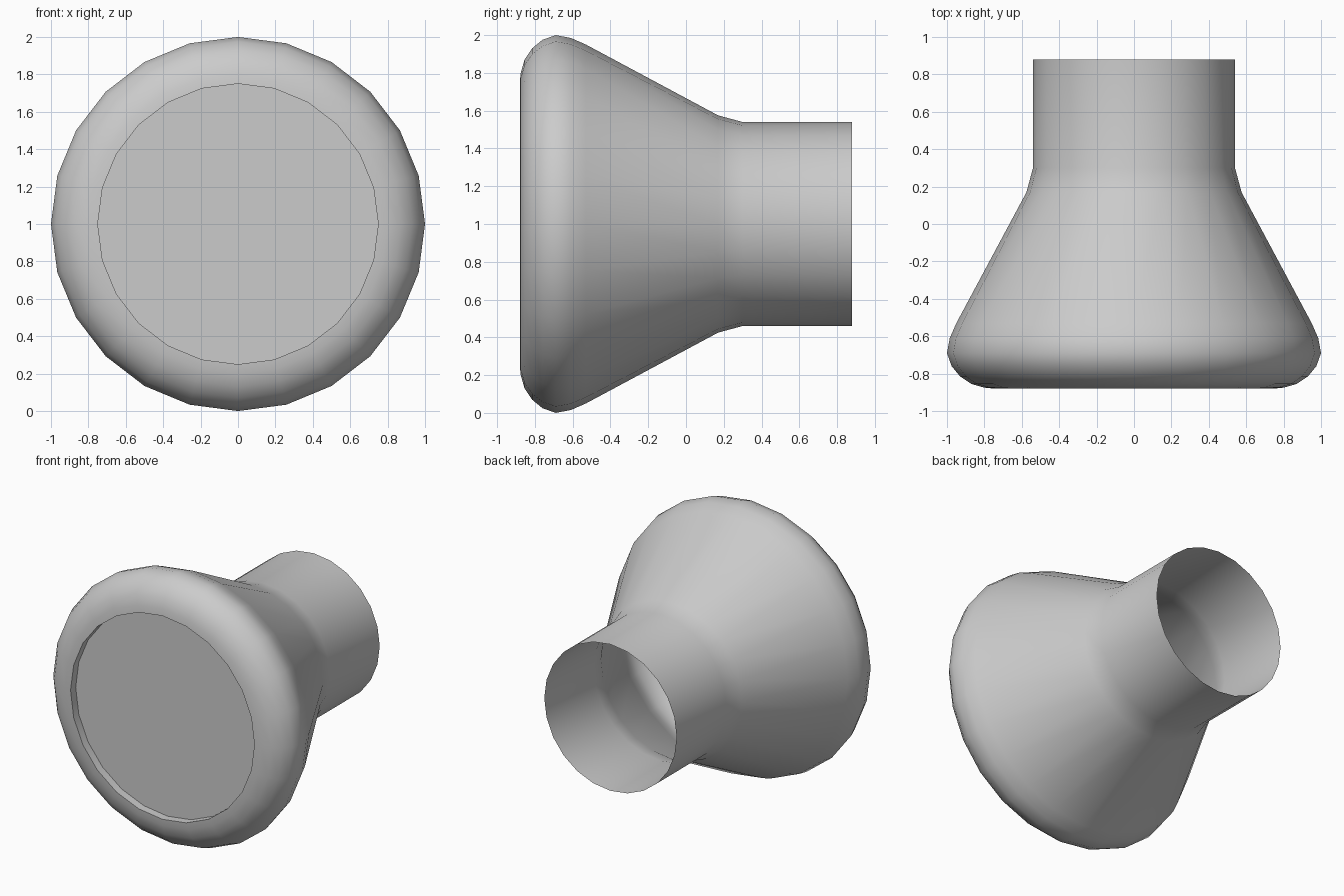
import bpy, bmesh, math

if "Cube" in bpy.data.objects:
    bpy.data.objects.remove(bpy.data.objects["Cube"])

SIDES = 24
CENTRE_Z = 1.0


def lathe(name, profile, cap_first=False):
    """Revolve (radius, y) points around the horizontal y axis."""
    bm = bmesh.new()
    rings = []
    for r, y in profile:
        rings.append([bm.verts.new((r * math.sin(2 * math.pi * i / SIDES), y,
                                    CENTRE_Z + r * math.cos(2 * math.pi * i / SIDES)))
                      for i in range(SIDES)])
    for a, b in zip(rings, rings[1:]):
        for i in range(SIDES):
            j = (i + 1) % SIDES
            bm.faces.new((a[i], a[j], b[j], b[i]))
    if cap_first:
        bm.faces.new(rings[0])
    bm.normal_update()
    mesh = bpy.data.meshes.new(name)
    bm.to_mesh(mesh)
    bm.free()
    obj = bpy.data.objects.new(name, mesh)
    bpy.context.collection.objects.link(obj)
    bpy.ops.object.select_all(action='DESELECT')
    obj.select_set(True)
    bpy.context.view_layer.objects.active = obj
    bpy.ops.object.shade_smooth_by_angle(angle=math.radians(40))
    return obj


# Flared shell: front lip, rounded rim, cone and open rear neck
lathe("flared_shell", [
    (0.75, -0.82), (0.75, -0.88), (0.80, -0.875), (0.87, -0.855),
    (0.93, -0.815), (0.975, -0.76), (1.00, -0.69), (0.985, -0.61),
    (0.95, -0.53), (0.575, 0.17), (0.54, 0.30), (0.54, 0.88)])

# Flat front face, slightly recessed behind the lip
bm = bmesh.new()
ring = [bm.verts.new((0.75 * math.sin(2 * math.pi * i / SIDES), -0.82,
                      CENTRE_Z + 0.75 * math.cos(2 * math.pi * i / SIDES)))
        for i in range(SIDES)]
face = bm.faces.new(ring)
face.normal_update()
if face.normal.y > 0:
    face.normal_flip()
mesh = bpy.data.meshes.new("front_disc")
bm.to_mesh(mesh)
bm.free()
bpy.context.collection.objects.link(bpy.data.objects.new("front_disc", mesh))
